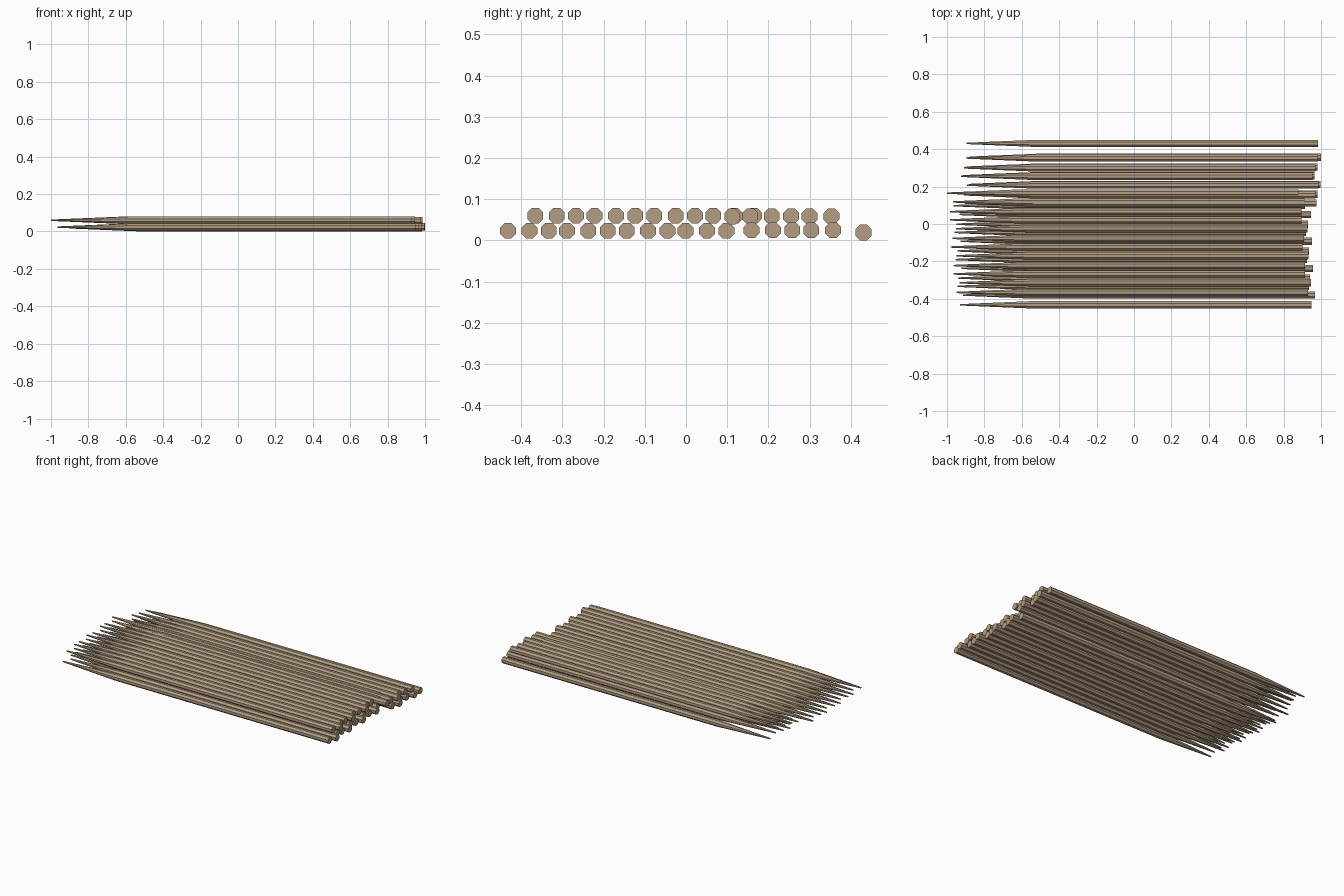
import bpy, bmesh, math

if "Cube" in bpy.data.objects:
    bpy.data.objects.remove(bpy.data.objects["Cube"])

wood = bpy.data.materials.new("weathered_wood")
wood.diffuse_color = (0.46, 0.34, 0.23, 1)
wood.use_nodes = True
wood.node_tree.nodes["Principled BSDF"].inputs["Base Color"].default_value = wood.diffuse_color

SIDES, RADIUS, LENGTH, TAPER = 8, 0.0207, 1.88, 0.37
count = 0


def stake(y, z, tip):
    """One octagonal stake pointing towards -x, with a long sharpened end."""
    global count
    count += 1
    bm = bmesh.new()
    rings = []
    for x, r in ((tip, 0.004), (tip + TAPER, RADIUS), (tip + LENGTH, RADIUS)):
        ring = []
        for i in range(SIDES):
            a = 2 * math.pi * (i + 0.5) / SIDES
            ring.append(bm.verts.new((x, y + r * math.cos(a), z + r * math.sin(a))))
        rings.append(ring)
    for a, b in zip(rings, rings[1:]):
        for i in range(SIDES):
            j = (i + 1) % SIDES
            bm.faces.new((a[i], a[j], b[j], b[i]))
    bm.faces.new(rings[0])
    bm.faces.new(rings[-1])
    bmesh.ops.recalc_face_normals(bm, faces=bm.faces)
    mesh = bpy.data.meshes.new("stake")
    bm.to_mesh(mesh)
    bm.free()
    mesh.materials.append(wood)
    bpy.context.collection.objects.link(bpy.data.objects.new(f"stake_{count:02d}", mesh))


def triple(y, z, tip):
    """Three neighbouring stakes with staggered ends."""
    for dy, dx in ((0, 0), (0.052, 0.017), (0.099, -0.015)):
        stake(y + dy, z, tip + dx)


# Main bundle: four triples in each layer
for y, tip in zip((-0.432, -0.289, -0.144, -0.001), (-0.93, -0.94, -0.945, -0.95)):
    triple(y, 0.0235, tip)
for y, tip in zip((-0.366, -0.222, -0.077, 0.066), (-0.95, -0.965, -0.97, -0.985)):
    triple(y, 0.06, tip)

# Second bundle, pushed further towards +x
triple(0.159, 0.025, -0.9)
for y, z, tip in ((0.304, 0.025, -0.9), (0.357, 0.025, -0.88), (0.431, 0.0195, -0.895)):
    stake(y, z, tip)
triple(0.156, 0.059, -0.91)
for y, tip in ((0.112, -0.905), (0.300, -0.91), (0.353, -0.897)):
    stake(y, 0.0585, tip)
